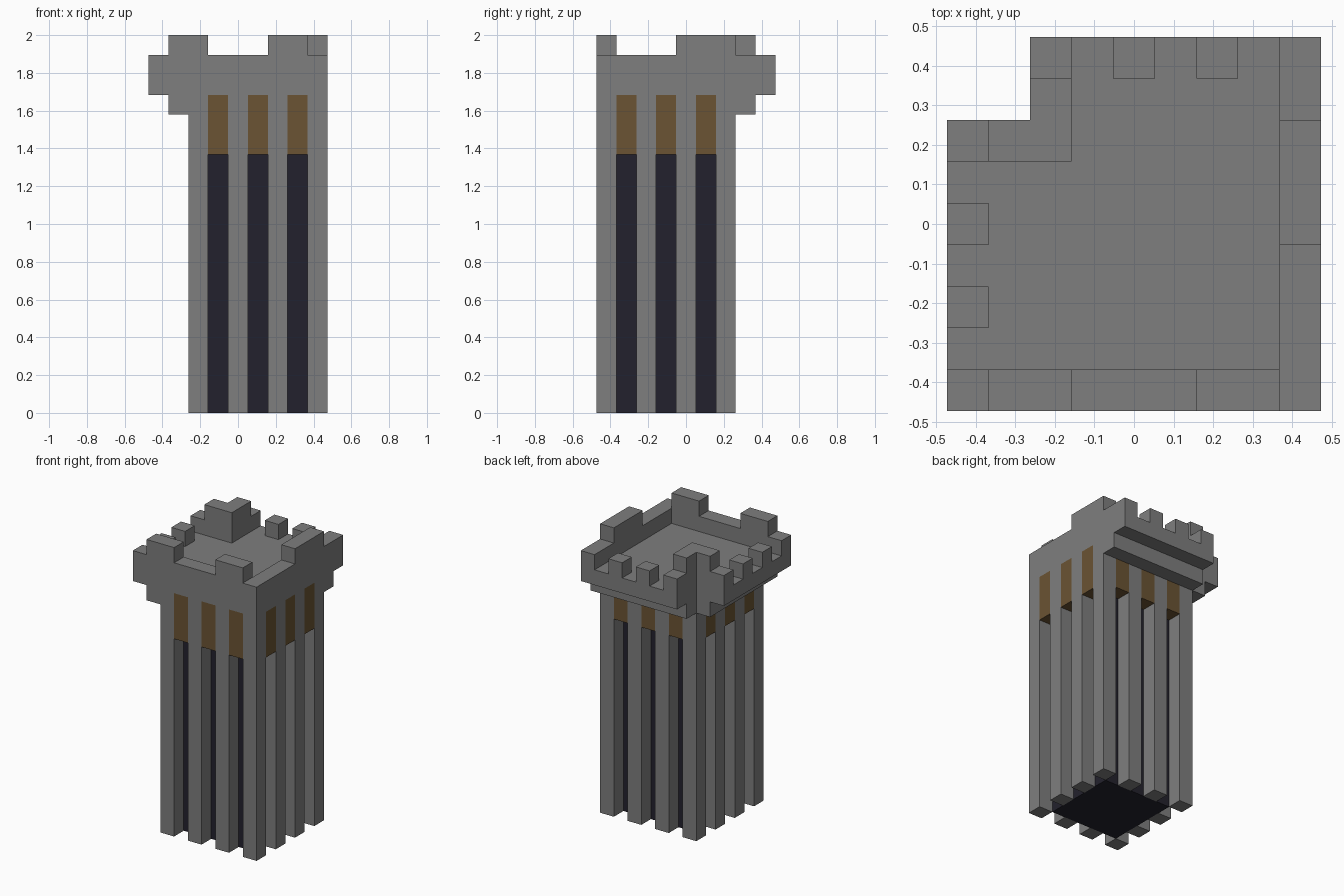
import bpy
import bmesh
import math
from itertools import product
from mathutils import Vector

old = bpy.data.objects.get("Cube")
if old:
    bpy.data.objects.remove(old, do_unlink=True)

UNIT = 2 / 19                       # size of one block
ORIGIN = Vector((-4.5, -4.5, 0))    # grid corner, in blocks
SIDES = [Vector(d) for d in ((1, 0, 0), (-1, 0, 0), (0, 1, 0),
                             (0, -1, 0), (0, 0, 1), (0, 0, -1))]


def material(name, rgb):
    m = bpy.data.materials.new(name)
    m.use_nodes = True
    m.diffuse_color = (*rgb, 1)
    m.node_tree.nodes["Principled BSDF"].inputs["Base Color"].default_value = (*rgb, 1)
    return m


stone = material("grey stone", (0.21, 0.21, 0.21))
wood = material("brown wood", (0.145, 0.087, 0.033))
shadow = material("dark navy", (0.0165, 0.0155, 0.026))


def box(low, high):
    """Grid cells between two corners."""
    return set(product(*(range(a, b) for a, b in zip(low, high))))


def build(name, cells, mat):
    """Outer skin of a set of grid cells, with flat areas merged."""
    bm = bmesh.new()
    for cell in cells:
        centre = Vector(cell) + Vector((0.5, 0.5, 0.5)) + ORIGIN
        for d in SIDES:
            if tuple(int(a + b) for a, b in zip(cell, d)) in cells:
                continue
            u = d.yzx / 2
            v = d.cross(u)
            c = centre + d / 2
            bm.faces.new([bm.verts.new(p * UNIT) for p in
                          (c - u - v, c + u - v, c + u + v, c - u + v)])
    bmesh.ops.remove_doubles(bm, verts=bm.verts, dist=0.001)
    bmesh.ops.dissolve_limit(bm, angle_limit=math.radians(1),
                             verts=bm.verts, edges=bm.edges)
    mesh = bpy.data.meshes.new(name)
    bm.to_mesh(mesh)
    bm.free()
    mesh.materials.append(mat)
    obj = bpy.data.objects.new(name, mesh)
    bpy.context.collection.objects.link(obj)
    return obj


# Shaft: dark core, ring of pillars, wooden panels between the pillar heads
build("shaft_core", box((3, 1, 0), (8, 6, 16)), shadow)
pillars, panels = set(), set()
for i, j in product(range(7), repeat=2):
    if i in (0, 6) or j in (0, 6):
        x, y = i + 2, j
        if (i + j) % 2 == 0:
            pillars |= box((x, y, 0), (x + 1, y + 1, 16))
        else:
            panels |= box((x, y, 13), (x + 1, y + 1, 16))
build("pillars", pillars, stone)
build("wood_panels", panels, wood)

# Stepped ledge under the two overhanging sides
build("ledge", box((1, 0, 15), (2, 7, 16)) | box((2, 7, 15), (9, 8, 16)), stone)

# Crown: floor slab, high parapet on front and left, notched back right corner
crown = box((0, 0, 16), (9, 9, 17))
crown |= box((0, 0, 17), (9, 1, 18)) | box((8, 0, 17), (9, 9, 18))
crown -= box((0, 7, 16), (2, 9, 19))
# tall merlons on the parapet
for x in (1, 6):
    crown |= box((x, 0, 18), (x + 2, 1, 19))
crown |= box((8, 4, 18), (9, 7, 19))
# small merlons on the back and right edges
for n in (2, 4, 6):
    crown |= box((0, n, 17), (1, n + 1, 18))
    crown |= box((n, 8, 17), (n + 1, 9, 18))
crown |= box((2, 8, 17), (3, 9, 18))
# angled turret around the notch
crown |= box((1, 6, 17), (3, 7, 19)) | box((2, 6, 17), (3, 8, 19))
build("crown", crown, stone)
